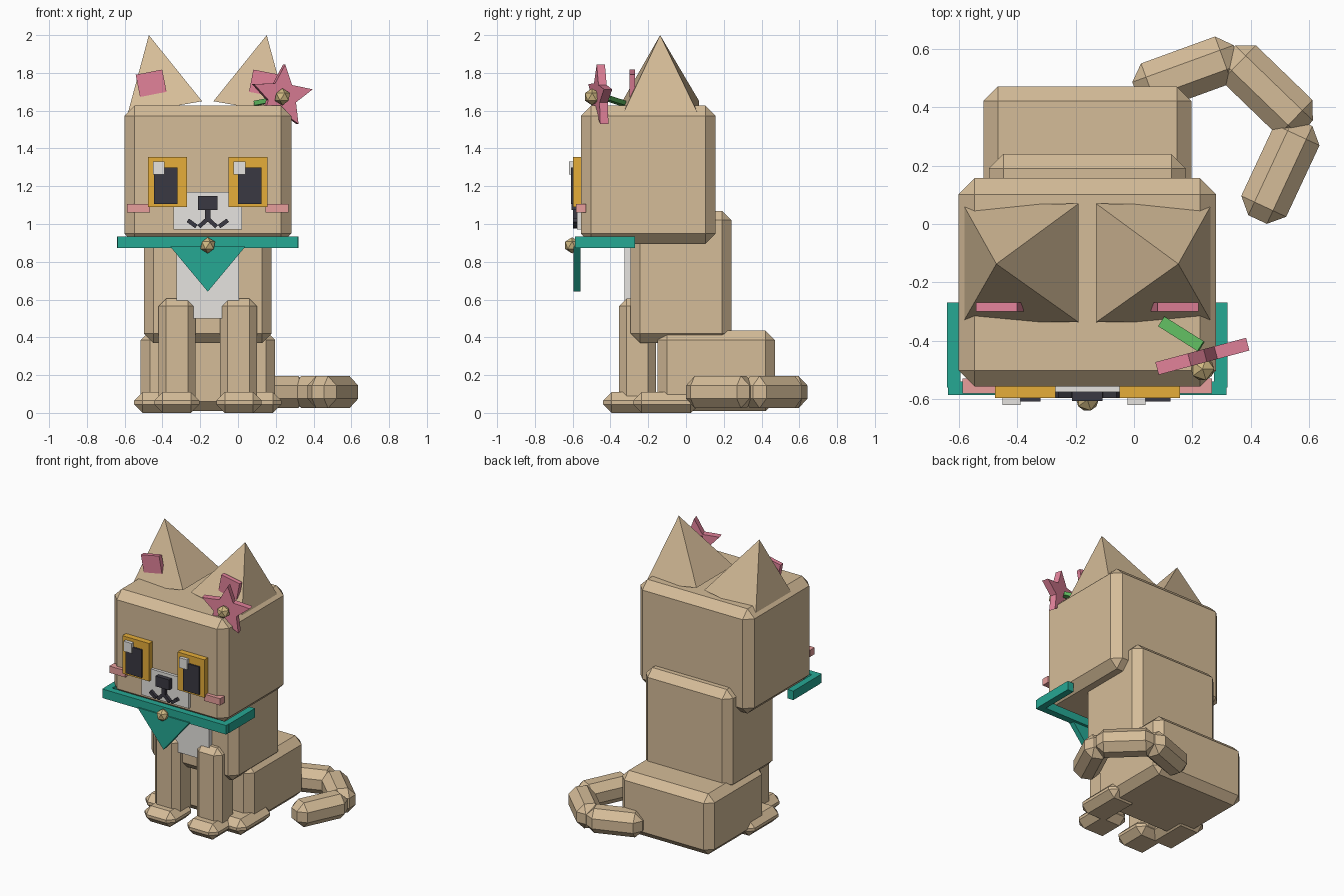
import bpy, bmesh, math
from mathutils import Matrix, Vector

if "Cube" in bpy.data.objects:
    bpy.data.objects.remove(bpy.data.objects["Cube"])

CX = -0.16  # symmetry plane of the body


def mat(name, r, g, b):
    m = bpy.data.materials.new(name)
    lin = [((c / 255 + 0.055) / 1.055) ** 2.4 for c in (r, g, b)]
    m.diffuse_color = (*lin, 1)
    m.use_nodes = True
    m.node_tree.nodes["Principled BSDF"].inputs["Base Color"].default_value = m.diffuse_color
    return m


FUR = mat("tan fur", 213, 188, 152)
WHITE = mat("white", 230, 228, 224)
AMBER = mat("amber", 230, 174, 58)
DARK = mat("charcoal", 58, 57, 66)
TEAL = mat("teal", 38, 168, 148)
PINK = mat("rose pink", 226, 130, 154)
BLUSH = mat("blush pink", 240, 165, 162)
GREEN = mat("leaf green", 95, 185, 95)
BRASS = mat("pale brass", 210, 186, 132)


def finish(name, bm, material, matrix=None):
    bmesh.ops.recalc_face_normals(bm, faces=bm.faces)
    me = bpy.data.meshes.new(name)
    bm.to_mesh(me)
    bm.free()
    me.materials.append(material)
    ob = bpy.data.objects.new(name, me)
    if matrix is not None:
        ob.matrix_world = matrix
    bpy.context.collection.objects.link(ob)
    return ob


def block(name, center, size, material, bevel=0.0, rot=None):
    """Box with optional one-step chamfer and rotation matrix."""
    bm = bmesh.new()
    bmesh.ops.create_cube(bm, size=1, matrix=Matrix.Diagonal((*size, 1)))
    if bevel:
        bmesh.ops.bevel(bm, geom=bm.edges[:], offset=bevel, segments=1,
                        affect='EDGES', profile=0.5)
    m = Matrix.Translation(center)
    return finish(name, bm, material, m @ rot if rot else m)


def span(name, x, y, z, material, bevel=0.0):
    """Box given by its min/max on each axis."""
    c = [(a + b) / 2 for a, b in (x, y, z)]
    s = [abs(b - a) for a, b in (x, y, z)]
    return block(name, c, s, material, bevel)


def prism(name, outline, depth, material, matrix):
    """Outline in local x/z extruded along y, centred."""
    bm = bmesh.new()
    f = bm.faces.new([bm.verts.new((x, -depth / 2, z)) for x, z in outline])
    ext = bmesh.ops.extrude_face_region(bm, geom=[f])
    vs = [v for v in ext['geom'] if isinstance(v, bmesh.types.BMVert)]
    bmesh.ops.translate(bm, verts=vs, vec=(0, depth, 0))
    return finish(name, bm, material, matrix)


def ball(name, center, r):
    bm = bmesh.new()
    bmesh.ops.create_icosphere(bm, subdivisions=1, radius=r)
    finish(name, bm, BRASS, Matrix.Translation(center))


# Main masses
span("head", (-0.602, 0.282), (-0.557, 0.157), (0.895, 1.627), FUR, 0.055)
span("torso", (-0.498, 0.178), (-0.293, 0.24), (0.37, 1.07), FUR, 0.05)
span("haunches", (-0.517, 0.197), (-0.15, 0.472), (0.01, 0.435), FUR, 0.05)
span("chest_patch", (-0.325, 0.005), (-0.325, -0.285), (0.5, 0.9), WHITE)
span("muzzle", (-0.342, 0.022), (-0.577, -0.55), (0.97, 1.17), WHITE)

# Mirrored parts
for s, side in ((-1, "left"), (1, "right")):
    def mx(a, b):
        return tuple(sorted((CX + s * a, CX + s * b)))

    # Legs and paws
    span(f"front_leg_{side}", mx(0.065, 0.26), (-0.355, -0.16), (0.03, 0.605), FUR, 0.04)
    span(f"front_paw_{side}", mx(0.045, 0.285), (-0.44, -0.18), (0, 0.11), FUR, 0.045)
    span(f"hind_paw_{side}", mx(0.16, 0.39), (-0.28, 0.07), (0, 0.11), FUR, 0.045)

    # Ear: four-sided pyramid leaning outward
    bm = bmesh.new()
    base = [bm.verts.new((CX + s * x, y, z)) for x, y, z in (
        (0.03, 0.07, 1.65), (0.03, -0.337, 1.65),
        (0.425, -0.335, 1.58), (0.425, 0.065, 1.58))]
    apex = bm.verts.new((CX + s * 0.312, -0.137, 2.0))
    bm.faces.new(base)
    for i in range(4):
        bm.faces.new((base[i], base[(i + 1) % 4], apex))
    finish(f"ear_{side}", bm, FUR)
    block(f"inner_ear_{side}", (CX + s * 0.3, -0.285, 1.745), (0.143, 0.03, 0.12),
          PINK, rot=Matrix.Rotation(math.radians(s * 11), 4, 'Y'))

    # Eye, pupil, highlight, cheek
    span(f"eye_{side}", mx(0.11, 0.317), (-0.597, -0.55), (1.09, 1.355), AMBER)
    span(f"pupil_{side}", mx(0.16, 0.285), (-0.608, -0.59), (1.105, 1.3), DARK)
    hx = CX + s * 0.2225 - 0.055 + s * 0.01
    hx = -0.42 if s < 0 else 0.008
    span(f"eye_highlight_{side}", (hx - 0.031, hx + 0.031), (-0.62, -0.59), (1.262, 1.332), WHITE)
    span(f"cheek_{side}", mx(0.305, 0.428), (-0.582, -0.53), (1.06, 1.107), BLUSH)

    # Mouth strokes
    for n, (dx, z, a) in enumerate(((0.026, 1.004, 42), (0.083, 1.003, -36))):
        block(f"mouth_{side}_{n}", (CX + s * dx, -0.585, z), (0.056, 0.024, 0.022),
              DARK, rot=Matrix.Rotation(math.radians(s * a), 4, 'Y'))

    # Scarf side strap
    span(f"scarf_side_{side}", mx(0.435, 0.481), (-0.56, -0.27), (0.872, 0.935), TEAL)

# Nose
span("nose", (-0.212, -0.108), (-0.607, -0.57), (1.075, 1.147), DARK)
span("nose_line", (-0.175, -0.145), (-0.597, -0.57), (1.01, 1.08), DARK)

# Scarf front, pendant triangle and bell
span("scarf_front", (-0.638, 0.318), (-0.587, -0.54), (0.872, 0.935), TEAL)
prism("scarf_point", [(-0.2, 0.24), (0.2, 0.24), (0, 0)], 0.037, TEAL,
      Matrix.Translation((CX, -0.577, 0.642)))
ball("bell", (CX, -0.603, 0.887), 0.043)

# Star flower with stem
yaw = Matrix.Rotation(math.radians(15), 4, 'Z')
star = [(r * math.cos(a), r * math.sin(a))
        for i in range(10)
        for r, a in [((0.17, 0.08)[i % 2], math.radians(85 + 36 * i))]]
prism("flower", star, 0.045, PINK, Matrix.Translation((0.23, -0.455, 1.675)) @ yaw)
ball("flower_centre", (0.235, -0.497, 1.673), 0.045)
p, q = Vector((0.095, -0.335, 1.64)), Vector((0.23, -0.42, 1.667))
block("flower_stem", (p + q) / 2, ((q - p).length, 0.04, 0.025), GREEN,
      rot=(q - p).to_track_quat('X', 'Z').to_matrix().to_4x4())

# Curled tail in three chamfered segments
for i, (x, y, a) in enumerate(((0.18, 0.517, 20), (0.456, 0.458, -44), (0.502, 0.183, -115))):
    block(f"tail_{i + 1}", (x, y, 0.11), (0.37, 0.17, 0.17), FUR, 0.05,
          Matrix.Rotation(math.radians(a), 4, 'Z'))
